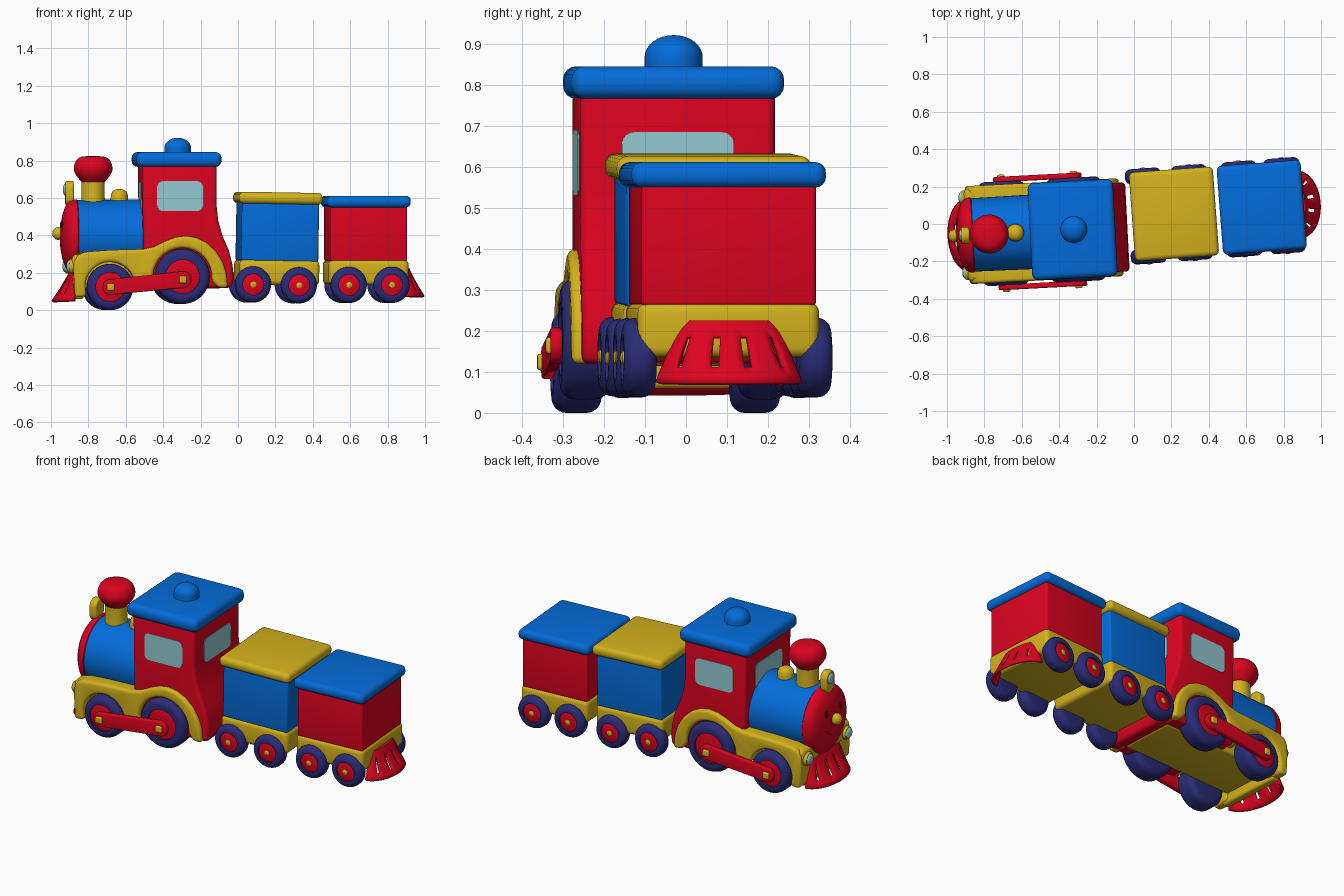
import bpy, bmesh, math
from mathutils import Matrix, Vector

if "Cube" in bpy.data.objects:
    bpy.data.objects.remove(bpy.data.objects["Cube"])

def mat(name, r, g, b):
    m = bpy.data.materials.new(name)
    m.diffuse_color = (r, g, b, 1)
    m.use_nodes = True
    m.node_tree.nodes["Principled BSDF"].inputs["Base Color"].default_value = m.diffuse_color
    return m

RED = mat("red", 0.72, 0.001, 0.014)
BLUE = mat("blue", 0.001, 0.15, 0.7)
YELLOW = mat("yellow", 0.66, 0.45, 0.012)
NAVY = mat("navy", 0.023, 0.025, 0.185)
GLASS = mat("pale_blue", 0.3, 0.6, 0.66)
BLACK = mat("black", 0.01, 0.008, 0.01)

M = Matrix()          # placement of the vehicle being built

def finish(name, bm, m, bevel=0, local=None):
    """Bevel hard edges, smooth shade and place the part."""
    bmesh.ops.recalc_face_normals(bm, faces=bm.faces)
    if bevel:
        edges = [e for e in bm.edges if len(e.link_faces) == 2 and e.calc_face_angle() > 0.7]
        bmesh.ops.bevel(bm, geom=edges, offset=bevel, segments=4, profile=0.5,
                        affect='EDGES', clamp_overlap=True)
    me = bpy.data.meshes.new(name)
    bm.to_mesh(me)
    bm.free()
    me.materials.append(m)
    me.shade_smooth()
    me.set_sharp_from_angle(angle=math.radians(40))
    ob = bpy.data.objects.new(name, me)
    bpy.context.collection.objects.link(ob)
    ob.matrix_world = M @ (local or Matrix())
    return ob

def box(name, x0, x1, y0, y1, z0, z1, m, bevel):
    bm = bmesh.new()
    bmesh.ops.create_cube(bm, size=1)
    for v in bm.verts:
        v.co = Vector(((x0 + x1) / 2 + v.co.x * (x1 - x0), (y0 + y1) / 2 + v.co.y * (y1 - y0),
                       (z0 + z1) / 2 + v.co.z * (z1 - z0)))
    return finish(name, bm, m, bevel)

def prism(name, pts, d0, d1, m, bevel=0, axis='y'):
    """Extrude an outline along y (points x,z) or x (points y,z)."""
    bm = bmesh.new()
    put = (lambda p, d: (p[0], d, p[1])) if axis == 'y' else (lambda p, d: (d, p[0], p[1]))
    a = [bm.verts.new(put(p, d0)) for p in pts]
    b = [bm.verts.new(put(p, d1)) for p in pts]
    bm.faces.new(a)
    bm.faces.new(b)
    for i in range(len(pts)):
        j = (i + 1) % len(pts)
        bm.faces.new((a[i], a[j], b[j], b[i]))
    return finish(name, bm, m, bevel)

AXES = {'z': Matrix(), '-x': Matrix.Rotation(-math.pi / 2, 4, 'Y'),
        'y': Matrix.Rotation(-math.pi / 2, 4, 'X'), '-y': Matrix.Rotation(math.pi / 2, 4, 'X')}

def lathe(name, prof, loc, m, axis='z', n=40):
    """Spin (radius, height) points about an axis."""
    bm = bmesh.new()
    rings = []
    for r, h in prof:
        if r == 0:
            rings.append([bm.verts.new((0, 0, h))] * n)
        else:
            rings.append([bm.verts.new((r * math.cos(2 * math.pi * i / n),
                                        r * math.sin(2 * math.pi * i / n), h)) for i in range(n)])
    for a, b in zip(rings, rings[1:]):
        for i in range(n):
            j = (i + 1) % n
            vs = list(dict.fromkeys((a[i], a[j], b[j], b[i])))
            if len(vs) > 2:
                bm.faces.new(vs)
    return finish(name, bm, m, 0, Matrix.Translation(loc) @ AXES[axis])

def ball(name, loc, scale, m):
    bm = bmesh.new()
    bmesh.ops.create_uvsphere(bm, u_segments=24, v_segments=16, radius=1)
    bmesh.ops.scale(bm, vec=scale, verts=bm.verts)
    return finish(name, bm, m, 0, Matrix.Translation(loc))

def arc(cx, cz, r, a0, a1, n=16):
    return [(cx + r * math.cos(math.radians(a0 + (a1 - a0) * i / n)),
             cz + r * math.sin(math.radians(a0 + (a1 - a0) * i / n))) for i in range(n + 1)]

def rounded(x0, x1, z0, z1, r):
    return (arc(x1 - r, z1 - r, r, 0, 90, 6) + arc(x0 + r, z1 - r, r, 90, 180, 6)
            + arc(x0 + r, z0 + r, r, 180, 270, 6) + arc(x1 - r, z0 + r, r, 270, 360, 6))

def wheel(name, x, z, s, R, hub, y0, y1):
    """Navy tyre, recessed red disc and yellow cap, facing side s."""
    w, ax, c = y1 - y0, ('y' if s > 0 else '-y'), (x, s * y0, z)
    b = min(0.035, w * 0.4)
    tyre = ([(0, 0), (R - b, 0)] + [(R - b + p, b + q) for p, q in arc(0, 0, b, -75, 0, 5)]
            + [(R - b + p, w - b + q) for p, q in arc(0, 0, b, 0, 90, 6)]
            + [(hub, w), (hub, w - 0.02), (0, w - 0.02)])
    lathe(name + "_tyre", tyre, c, NAVY, ax)
    lathe(name + "_disc", [(hub, w - 0.03), (hub, w - 0.01), (hub * 0.8, w - 0.006), (hub * 0.4, w - 0.004),
                           (0, w - 0.003)], c, RED, ax)
    lathe(name + "_cap", [(0.016, w - 0.01), (0.016, w), (0.01, w + 0.004), (0, w + 0.004)], c, YELLOW, ax, 16)

def cowcatcher(name, x, s, z0, z1, top, low):
    """Flared half-round skirt with four slots."""
    bm = bmesh.new()
    rows, cols = 9, 25
    g = []
    for k in range(rows):
        t = k / (rows - 1)
        rx = top[0] + (low[0] - top[0]) * t ** 1.15
        ry = top[1] + (low[1] - top[1]) * t ** 0.75
        g.append([bm.verts.new((x + s * rx * math.cos(a), ry * math.sin(a), z1 + (z0 - z1) * t))
                  for a in (math.radians(-90 + 180 * i / cols) for i in range(cols + 1))])
    for k in range(rows - 1):
        for i in range(cols):
            if not (i in (5, 10, 14, 19) and 2 <= k <= 5):
                bm.faces.new((g[k][i], g[k][i + 1], g[k + 1][i + 1], g[k + 1][i]))
    bm.faces.new(g[0])
    ob = finish(name, bm, RED)
    sol = ob.modifiers.new("thickness", 'SOLIDIFY')
    sol.thickness = 0.014

# ---------------- engine ----------------
M = Matrix.Translation((-0.32, -0.03, 0)) @ Matrix.Rotation(math.radians(3), 4, 'Z') @ Matrix.Translation((0.32, 0, 0))

prism("cab", [(-0.525, 0.79), (-0.515, 0.12), (-0.045, 0.12), (-0.035, 0.17), (-0.04, 0.24), (-0.06, 0.32),
              (-0.095, 0.4), (-0.117, 0.48), (-0.127, 0.57), (-0.125, 0.79)], -0.238, 0.238, RED, 0.02)
box("cab_roof", -0.557, -0.1, -0.26, 0.26, 0.766, 0.846, BLUE, 0.033)
lathe("roof_dome", [(0.071, 0.83), (0.071, 0.868)] + [(0.071 * math.cos(a), 0.868 + 0.054 * math.sin(a))
      for a in (math.pi / 2 * i / 8 for i in range(1, 8))] + [(0, 0.922)], (-0.322, 0, 0), BLUE)
for s in (-1, 1):
    prism("cab_side_window", rounded(-0.445, -0.2, 0.53, 0.69, 0.03), s * 0.234, s * 0.2405, GLASS)
prism("cab_back_window", rounded(-0.137, 0.137, 0.54, 0.685, 0.03), -0.13, -0.1225, GLASS, 0, 'x')
prism("cab_front_window", rounded(-0.137, 0.137, 0.53, 0.685, 0.03), -0.526, -0.519, GLASS, 0, 'x')

# boiler and face
lathe("boiler", [(0, 0), (0.2, 0), (0.196, 0.38), (0, 0.38)], (-0.49, 0, 0.393), BLUE, '-x', 56)
lathe("face", [(0, -0.01), (0.19, -0.01), (0.2, 0), (0.2, 0.018), (0.19, 0.04), (0.165, 0.058), (0.12, 0.074),
               (0.06, 0.085), (0, 0.089)], (-0.865, 0, 0.393), RED, '-x', 56)
ball("nose", (-0.962, 0, 0.41), (0.032, 0.034, 0.034), YELLOW)
for s in (-1, 1):
    ball("eye", (-0.936, s * 0.07, 0.455), (0.013, 0.018, 0.025), BLACK)
for i in range(13):
    a = math.radians(215 + 110 * i / 12)
    ball("mouth", (-0.940, 0.085 * math.cos(a), 0.405 + 0.085 * math.sin(a)), (0.008, 0.011, 0.008), BLACK)

# chimney, steam dome, top lamp
lathe("chimney", [(0.066, 0.54), (0.062, 0.6), (0.062, 0.7)], (-0.775, 0, 0), YELLOW)
lathe("chimney_top", [(0, 0.685), (0.06, 0.685), (0.07, 0.694), (0.09, 0.72), (0.102, 0.742), (0.104, 0.76),
                      (0.1, 0.78), (0.091, 0.8), (0.078, 0.814), (0.06, 0.821), (0.03, 0.824), (0, 0.825)],
      (-0.775, 0, 0), RED)
lathe("steam_dome", [(0.052, 0.55), (0.046, 0.6), (0.045, 0.618), (0.036, 0.637), (0.02, 0.646), (0, 0.648)],
      (-0.635, 0, 0), YELLOW)
prism("top_lamp", rounded(-0.045, 0.045, 0.56, 0.692, 0.044), -0.925, -0.88, YELLOW, 0.01, 'x')
ball("top_lamp_lens", (-0.923, 0, 0.645), (0.014, 0.032, 0.032), GLASS)

# running boards, frame and front beam
WF, WR = -0.697, -0.31      # drive wheel positions
fender = ([(-0.885, 0.07), (-0.893, 0.2), (-0.888, 0.26), (-0.87, 0.295), (-0.83, 0.312), (-0.7, 0.322), (-0.52, 0.327),
           (-0.46, 0.34), (-0.4, 0.37), (-0.345, 0.391), (-0.29, 0.398), (-0.235, 0.388), (-0.18, 0.362),
           (-0.13, 0.315), (-0.095, 0.26), (-0.075, 0.2), (-0.067, 0.12), (-0.12, 0.12)]
          + arc(WR, 0.175, 0.158, -5, 190) + arc(WF, 0.125, 0.133, 10, 195) + [(-0.83, 0.07)])
for s in (-1, 1):
    prism("running_board", fender, s * 0.15, s * 0.262, YELLOW, 0.018)
    lathe("front_lamp", [(0.036, 0), (0.04, 0.025), (0.034, 0.035), (0, 0.035)], (-0.88, s * 0.2, 0.235), YELLOW, '-x', 24)
    ball("front_lamp_lens", (-0.915, s * 0.2, 0.235), (0.014, 0.031, 0.031), GLASS)
    wheel("front_drive_wheel", WF, 0.124, s, 0.124, 0.078, 0.158, 0.278)
    wheel("rear_drive_wheel", WR, 0.18, s, 0.147, 0.09, 0.158, 0.278)
    prism("coupling_rod", arc(WF, 0.124, 0.042, 85, 265) + arc(WR, 0.164, 0.045, -95, 85),
          s * 0.274, s * 0.303, RED, 0.008)
    for x, z in ((WF, 0.124), (WR, 0.164)):
        box("rod_pin", x - 0.02, x + 0.02, s * 0.302 - 0.012, s * 0.302 + 0.012, z - 0.02, z + 0.02, YELLOW, 0.008)
box("engine_frame", -0.87, -0.1, -0.165, 0.165, 0.115, 0.3, YELLOW, 0.015)
box("front_beam", -0.9, -0.8, -0.25, 0.25, 0.19, 0.3, YELLOW, 0.03)
box("front_skirt", -0.885, -0.835, -0.2, 0.2, 0.06, 0.22, YELLOW, 0.015)
cowcatcher("front_cowcatcher", -0.882, -1, 0.05, 0.21, (0.02, 0.14), (0.116, 0.2))

# ---------------- carriages ----------------
def carriage(name, x, y, yaw, pitch, dz, body, roof, wheels):
    global M
    M = (Matrix.Translation((x, y, 0)) @ Matrix.Rotation(math.radians(yaw), 4, 'Z')
         @ Matrix.Rotation(math.radians(pitch), 4, 'Y'))
    box(name + "_base", -0.214, 0.214, -0.222, 0.222, 0.135, 0.27, YELLOW, 0.025)
    box(name + "_body", -0.207, 0.207, -0.214, 0.214, 0.26, 0.57 + dz, body, 0.012)
    box(name + "_roof", -0.225, 0.225, -0.238, 0.238, 0.55 + dz, 0.612 + dz, roof, 0.026)
    for s in (-1, 1):
        for wx in wheels:
            wheel(name + "_wheel", wx, 0.135, s, 0.097, 0.056, 0.175, 0.255)

carriage("middle_carriage", 0.203, 0.053, 4.2, 1.0, 0.018, BLUE, YELLOW, (-0.142, 0.104))
carriage("rear_carriage", 0.683, 0.089, 4.4, 0, 0, RED, BLUE, (-0.108, 0.122))
cowcatcher("rear_cowcatcher", 0.203, 1, 0.075, 0.225, (0.03, 0.105), (0.113, 0.18))
